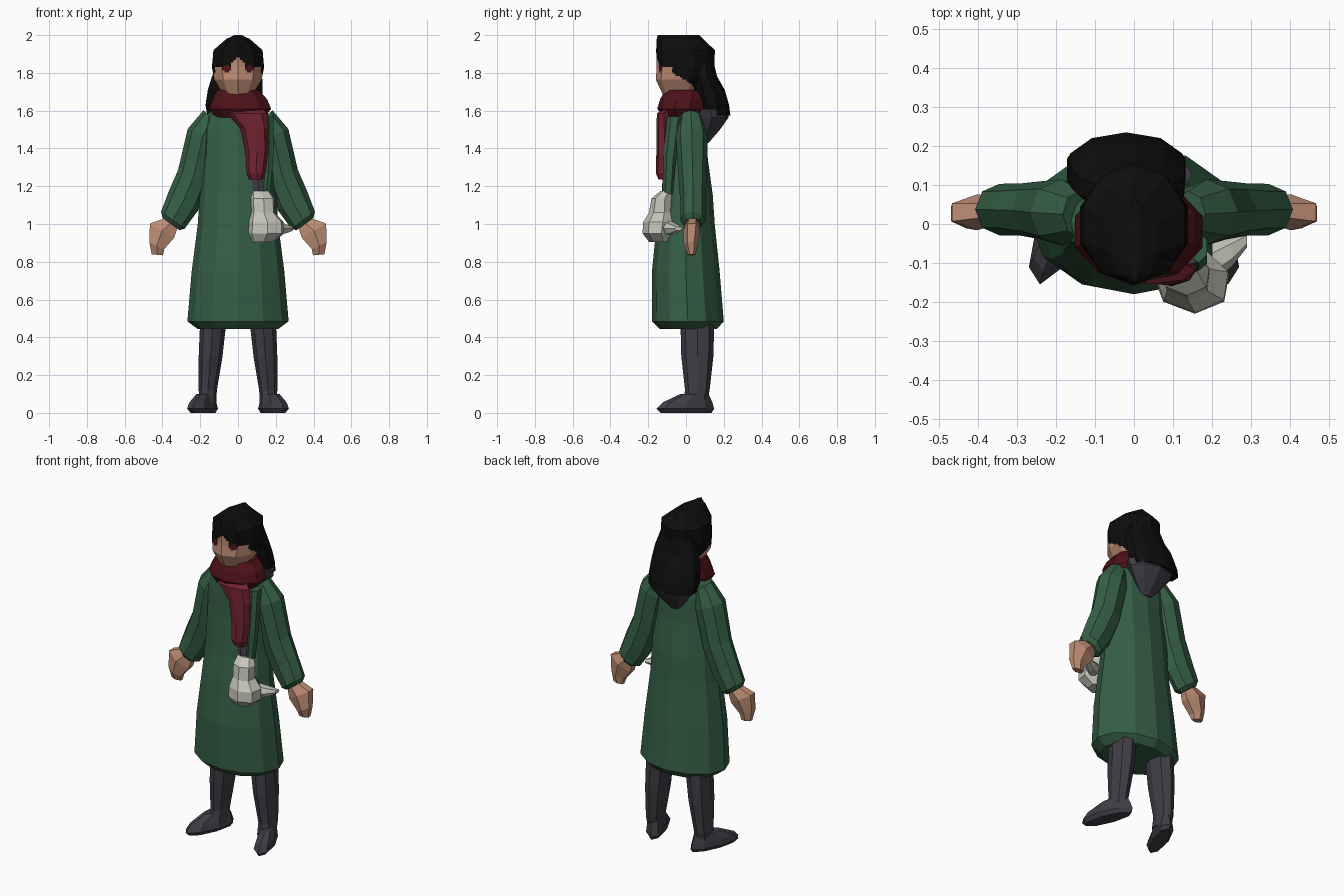
import bpy, bmesh, math


def material(name, rgb):
    m = bpy.data.materials.new(name)
    m.diffuse_color = (*rgb, 1)
    return m


GREEN = material("coat green", (0.036, 0.115, 0.060))
SKIN = material("skin", (0.52, 0.27, 0.175))
HAIR = material("hair black", (0.004, 0.004, 0.004))
GREY = material("charcoal grey", (0.050, 0.047, 0.060))
DARK_RED = material("dark red", (0.075, 0.006, 0.009))
RED = material("scarf red", (0.17, 0.017, 0.030))
PALE = material("pale cloth", (0.56, 0.56, 0.49))


def loft(name, mats, rings, n=10, side=1, shear=0, cuts=0, rule=None):
    """Skin rings (cx, cy, cz, rx, ry, tilt about y in degrees); side=-1 mirrors in x."""
    bm = bmesh.new()
    loops = []
    for cx, cy, cz, rx, ry, *tilt in rings:
        t = math.radians(tilt[0]) if tilt else 0
        loop = []
        for i in range(n):
            a = 2 * math.pi * i / n - math.pi / 2
            u, v = rx * math.cos(a), ry * math.sin(a)
            x = cx + u * math.cos(t) + shear * v
            loop.append(bm.verts.new((side * x, cy + v, cz + u * math.sin(t))))
        loops.append(loop)
    for a, b in zip(loops, loops[1:]):
        for i in range(n):
            j = (i + 1) % n
            bm.faces.new((a[i], a[j], b[j], b[i]))
    if cuts:
        bmesh.ops.subdivide_edges(bm, edges=bm.edges[:], cuts=cuts, use_grid_fill=True)
    bmesh.ops.holes_fill(bm, edges=[e for e in bm.edges if e.is_boundary], sides=0)
    bmesh.ops.recalc_face_normals(bm, faces=bm.faces[:])
    if rule:
        for f in bm.faces:
            f.material_index = rule(f.calc_center_median())
    me = bpy.data.meshes.new(name)
    bm.to_mesh(me)
    bm.free()
    for m in mats:
        me.materials.append(m)
    ob = bpy.data.objects.new(name, me)
    bpy.context.collection.objects.link(ob)
    return ob


def span(z, rx, y0, y1, cx=0):
    """Ring given by its front and back y."""
    return (cx, (y0 + y1) / 2, z, rx, (y1 - y0) / 2)


# Coat body, flared to a turned-in hem
loft("coat", [GREEN], [
    span(0.445, 0.215, -0.14, 0.165), span(0.485, 0.268, -0.18, 0.20),
    span(0.75, 0.245, -0.18, 0.178), span(1.0, 0.213, -0.155, 0.152),
    span(1.15, 0.203, -0.13, 0.142), span(1.35, 0.192, -0.11, 0.115),
    span(1.50, 0.19, -0.10, 0.11), span(1.58, 0.165, -0.095, 0.10),
    span(1.64, 0.09, -0.07, 0.08)], n=12)

for side, tag in ((1, "right"), (-1, "left")):
    # Sleeve and hand
    loft("sleeve_" + tag, [GREEN], [
        (0.14, 0.025, 1.56, 0.06, 0.06, 45), (0.185, 0.03, 1.47, 0.088, 0.085, 22),
        (0.235, 0.035, 1.25, 0.09, 0.075, 25), (0.29, 0.037, 1.12, 0.092, 0.067, 32),
        (0.345, 0.037, 1.02, 0.077, 0.066, 36), (0.355, 0.037, 1.0, 0.055, 0.045, 36)],
        n=8, side=side)
    loft("hand_" + tag, [SKIN], [
        (0.35, 0.035, 1.01, 0.045, 0.035, 36), (0.402, 0.03, 0.965, 0.086, 0.046, 30),
        (0.43, 0.025, 0.885, 0.05, 0.036, 25), (0.427, 0.03, 0.837, 0.035, 0.02, 5)],
        n=6, side=side)
    # Trouser leg and turned-out shoe
    loft("leg_" + tag, [GREY], [
        (0.16, 0.045, 0.05, 0.045, 0.065), (0.16, 0.06, 0.12, 0.048, 0.065),
        (0.145, 0.06, 0.30, 0.063, 0.085), (0.13, 0.06, 0.50, 0.07, 0.09)],
        n=8, side=side)
    loft("shoe_" + tag, [GREY], [
        (0.185, 0.0, 0.0, 0.045, 0.135), (0.188, -0.003, 0.022, 0.062, 0.152),
        (0.186, 0.008, 0.055, 0.055, 0.132), (0.172, 0.045, 0.10, 0.042, 0.075)],
        n=8, side=side, shear=-0.35)


# Head: one shape, coloured as face, eyes and hair by position
def head_colour(c):
    ax = abs(c.x)
    line = max(1.832, 1.89 - 1.3 * ax)
    if c.y > -0.07:
        line = 1.80 - (c.y + 0.07) * 0.6
    if math.hypot(ax - 0.058, (c.z - 1.822) * 1.2) < 0.023 and c.y < -0.08:
        return 2
    return 0 if c.z < line and c.y < 0.04 else 1


loft("head", [SKIN, HAIR, DARK_RED], [
    span(1.64, 0.06, -0.10, 0.05), span(1.69, 0.085, -0.125, 0.08),
    span(1.765, 0.132, -0.16, 0.13), span(1.83, 0.145, -0.155, 0.15),
    span(1.92, 0.137, -0.158, 0.153), span(1.98, 0.065, -0.155, 0.09),
    span(2.0, 0.02, -0.15, 0.07)], cuts=6, rule=head_colour)

# Long hair down the back, over a folded hood
loft("back_hair", [HAIR], [
    span(1.88, 0.10, 0.03, 0.14), span(1.78, 0.14, 0.02, 0.165, -0.005),
    span(1.71, 0.152, 0.03, 0.205, -0.015), span(1.63, 0.16, 0.05, 0.228, -0.02),
    span(1.575, 0.15, 0.08, 0.235, -0.02)])
loft("hood", [GREY], [
    span(1.61, 0.15, 0.04, 0.215), span(1.565, 0.14, 0.05, 0.226),
    span(1.50, 0.09, 0.06, 0.18), span(1.43, 0.03, 0.08, 0.12)], n=8)

# Scarf wrap and hanging end
loft("scarf_wrap", [DARK_RED], [
    (0.01, -0.02, 1.565, 0.14, 0.10), (0.012, -0.02, 1.61, 0.172, 0.132),
    (0.01, -0.012, 1.66, 0.152, 0.125), (0.0, -0.005, 1.71, 0.115, 0.105)])
loft("scarf_end", [RED], [
    (0.095, -0.12, 1.235, 0.035, 0.025), (0.095, -0.118, 1.27, 0.05, 0.042),
    (0.10, -0.115, 1.38, 0.06, 0.042), (0.09, -0.115, 1.50, 0.072, 0.042),
    (0.05, -0.118, 1.585, 0.108, 0.036), (0.05, -0.10, 1.61, 0.08, 0.02)], n=8)

# Dark lining in the coat opening, with a lapel beside it
loft("lining", [GREY], [
    (0.11, -0.095, 1.15, 0.035, 0.035), (0.10, -0.085, 1.3, 0.06, 0.035),
    (0.08, -0.08, 1.56, 0.10, 0.035)], n=6)
loft("lapel", [GREEN], [
    (0.15, -0.095, 1.16, 0.025, 0.03), (0.165, -0.085, 1.35, 0.025, 0.035),
    (0.165, -0.06, 1.57, 0.025, 0.04)], n=6)

# Lumpy cloth pouch at the hip
loft("pouch", [PALE], [
    (0.13, -0.135, 0.905, 0.065, 0.06), (0.148, -0.148, 0.95, 0.10, 0.082),
    (0.148, -0.142, 1.01, 0.098, 0.085), (0.132, -0.13, 1.06, 0.066, 0.066),
    (0.13, -0.125, 1.135, 0.066, 0.058), (0.12, -0.10, 1.175, 0.05, 0.035)],
    n=7, shear=-0.1)
loft("pouch_tab", [PALE], [
    (0.20, -0.10, 0.98, 0.04, 0.05, 90), (0.25, -0.07, 0.975, 0.03, 0.04, 90),
    (0.29, -0.04, 0.975, 0.012, 0.02, 90)], n=6)
